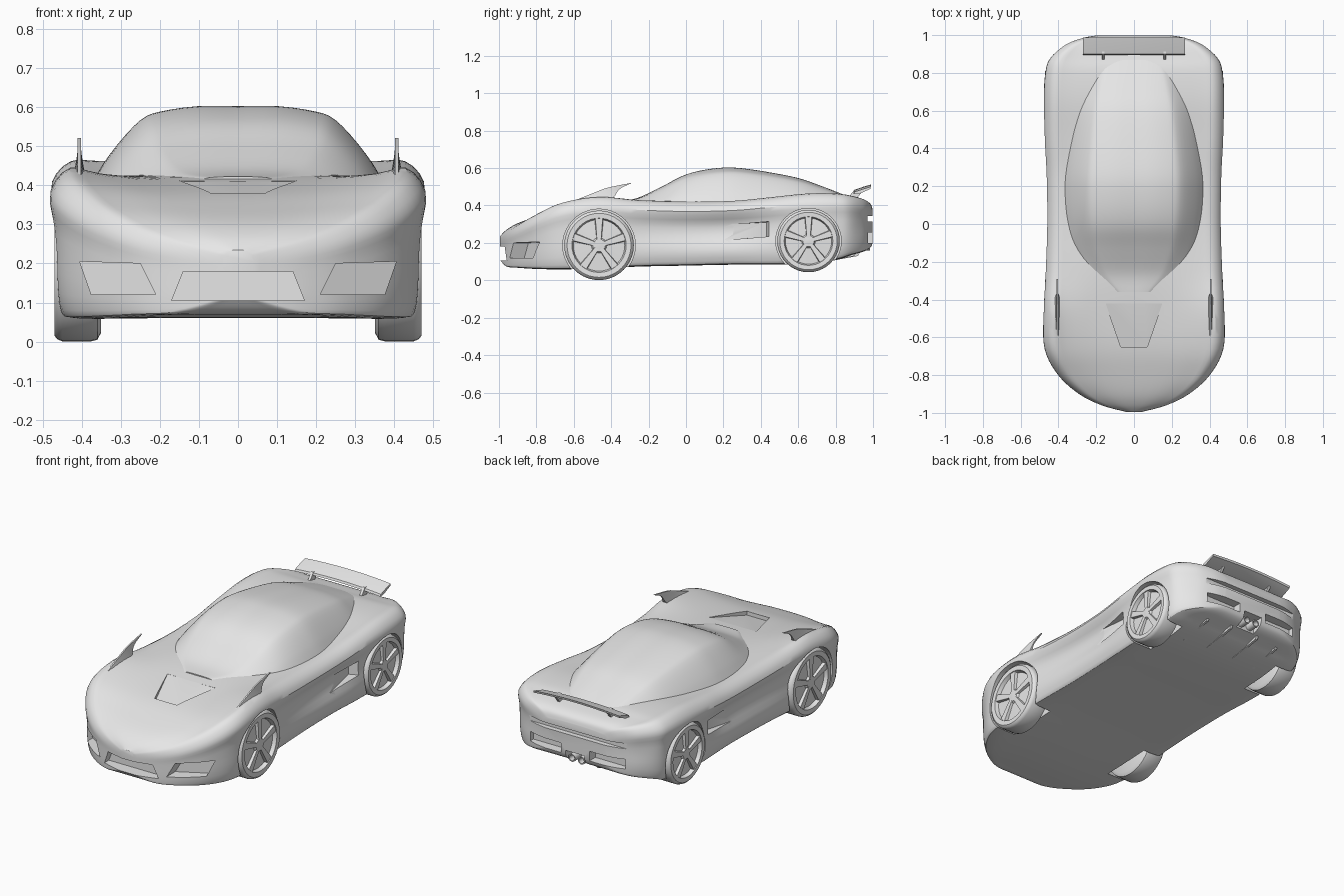
import bpy, bmesh, math
from mathutils import Vector

cube = bpy.data.objects.get("Cube")
if cube:
    bpy.data.objects.remove(cube, do_unlink=True)

GREY = (0.8, 0.8, 0.8, 1)
paint = bpy.data.materials.new("plain_grey")
paint.use_nodes = True
paint.diffuse_color = GREY
for node in paint.node_tree.nodes:
    if node.type == "BSDF_PRINCIPLED":
        node.inputs["Base Color"].default_value = GREY


def spline(points, steps):
    """Smooth curve through tuples of any length."""
    out = []
    last = len(points) - 1
    for i in range(last):
        a, b = points[max(i - 1, 0)], points[i]
        c, d = points[i + 1], points[min(i + 2, last)]
        for k in range(steps):
            t = k / steps
            out.append(tuple(
                q + 0.5 * t * (r - p + t * (2 * p - 5 * q + 4 * r - s + t * (3 * (q - r) + s - p)))
                for p, q, r, s in zip(a, b, c, d)))
    return out + [tuple(points[-1])]


def build(name, parts, angle=35):
    """One object from closed lofts; each part is a list of rings."""
    bm = bmesh.new()
    for rings in parts:
        loops = [[bm.verts.new(p) for p in ring] for ring in rings]
        n = len(loops[0])
        for a, b in zip(loops, loops[1:]):
            for i in range(n):
                j = (i + 1) % n
                bm.faces.new((a[i], a[j], b[j], b[i]))
        bm.faces.new(loops[0])
        bm.faces.new(loops[-1])
    bmesh.ops.recalc_face_normals(bm, faces=bm.faces)
    mesh = bpy.data.meshes.new(name)
    bm.to_mesh(mesh)
    bm.free()
    mesh.materials.append(paint)
    obj = bpy.data.objects.new(name, mesh)
    bpy.context.collection.objects.link(obj)
    smooth(obj, angle)
    return obj


def activate(obj):
    bpy.ops.object.select_all(action="DESELECT")
    obj.select_set(True)
    bpy.context.view_layer.objects.active = obj


def smooth(obj, angle):
    activate(obj)
    bpy.ops.object.shade_smooth_by_angle(angle=math.radians(angle))


def cut(obj, rings):
    """Subtract one closed loft from the object."""
    cutter = build("cutter", [rings])
    cutter.hide_render = True
    mod = obj.modifiers.new("cut", "BOOLEAN")
    mod.operation, mod.solver, mod.object = "DIFFERENCE", "EXACT", cutter
    activate(obj)
    bpy.ops.object.modifier_apply(modifier=mod.name)
    bpy.data.objects.remove(cutter, do_unlink=True)


def side(points, s):
    return [(x * s, y, z) for x, y, z in points]


def mirrored_ring(half, y):
    """Full ring from a half outline running bottom centre to top centre."""
    right = [(x, y, z) for x, z in half]
    return right + side(right[-2:0:-1], -1)


def disc(x, y, z, r, n=40):
    return [(x, y + r * math.cos(math.tau * i / n), z + r * math.sin(math.tau * i / n))
            for i in range(n)]


def box_ring(x0, x1, z0, z1, y):
    return [(x0, y, z0), (x1, y, z0), (x1, y, z1), (x0, y, z1)]


# Body shell: y, floor height, half width, waist ratio, shoulder height, centre height
STATIONS = [
    (-.995, .11, .04, 1, .22, .235),
    (-.96, .075, .17, 1, .25, .27),
    (-.90, .068, .29, 1, .29, .305),
    (-.80, .062, .40, 1, .35, .34),
    (-.66, .06, .472, 1, .415, .378),
    (-.46, .065, .477, 1, .445, .405),
    (-.25, .075, .467, .97, .425, .425),
    (0, .08, .459, .95, .415, .43),
    (.25, .085, .462, .94, .42, .43),
    (.45, .085, .472, .97, .44, .44),
    (.65, .09, .476, 1, .46, .46),
    (.80, .11, .468, 1, .46, .46),
    (.88, .135, .44, 1, .45, .445),
    (.95, .155, .36, .98, .43, .43),
    (.985, .175, .27, .97, .405, .41),
    (.998, .20, .20, .95, .37, .38),
]


def body_ring(y, zb, w, k, zs, zc):
    h = zs - zb
    half = [(0, zb), (.5 * w, zb), (.88 * w, zb), (.95 * w, zb + .06 * h),
            (.975 * w, zb + .25 * h), (.98 * w * k, zb + .48 * h),
            (.985 * w * k, zb + .66 * h), (w, zb + .86 * h), (.9 * w, zs),
            (.74 * w, .6 * zs + .4 * zc), (.4 * w, .1 * zs + .9 * zc), (0, zc)]
    return mirrored_ring(spline(half, 3), y)


body = build("body_shell", [[body_ring(*s) for s in spline(STATIONS, 5)]])

WHEELS = (("front", -.465, .187, .186), ("rear", .655, .21, .167))
for s in (1, -1):
    # Wheel arches
    for _, y, z, r in WHEELS:
        cut(body, [disc(s * .33, y, z, r + .008), disc(s * .6, y, z, r + .008)])
    # Corner intakes, following the curve of the nose
    outline = [(.21, .12), (.25, .20), (.405, .205), (.375, .12)]
    cut(body, [side([(x, -1.1, z) for x, z in outline], s),
               side([(x, -.98 + .55 * x, z) for x, z in outline], s)])
    # Flank ducts
    cut(body, [side([(.52, .08, z), (.455, .08, z), (.395, .43, z + .02), (.52, .46, z + .03)], s)
               for z in (.21, .29)])
    # Rear vents
    cut(body, [side(box_ring(.09, .30, .20, .255, y), s) for y in (.945, 1.1)])

# Centre intake
mouth = [(-.17, .105), (-.14, .18), (.14, .18), (.17, .105)]
cut(body, [[(x, y, z) for x, z in mouth] for y in (-1.1, -.92)])
# Hood vent with a ramped floor
cut(body, [[(-.07, -.65, f), (.07, -.65, f), (.15, -.42, r), (-.15, -.42, r)]
           for f, r in ((.358, .41), (.6, .6))])
# Tail lamp groove and exhaust recess
cut(body, [box_ring(-.4, .4, .315, .345, y) for y in (.97, 1.1)])
cut(body, [box_ring(-.06, .06, .1, .22, y) for y in (.93, 1.1)])
smooth(body, 30)

# Cabin: y, half width, top height
CABIN = [(-.36, .12, .422), (-.26, .24, .44), (-.13, .32, .50), (0, .355, .565),
         (.15, .37, .597), (.30, .365, .598), (.57, .325, .553), (.72, .28, .505),
         (.90, .21, .435)]
DOME = [(0, -.2), (.6, -.2), (1, -.1), (.97, .15), (.83, .52), (.67, .83),
        (.54, .93), (.28, 1), (0, 1)]


def cabin_ring(y, w, top):
    half = [(u * w, .40 + v * (top - .40)) for u, v in DOME]
    return mirrored_ring(spline(half, 3), y)


build("cabin", [[cabin_ring(*c) for c in spline(CABIN, 5)]])

# Wheels: radius fraction and distance from the centre line
TYRE = [(.05, .35), (.88, .35), (.98, .36), (1, .375), (1, .45), (.97, .463), (.92, .47),
        (.78, .469), (.74, .448), (.22, .452), (.18, .464), (.05, .466)]


def spoke(s, y, z, r, angle):
    out = Vector((0, math.cos(angle), math.sin(angle)))
    across = Vector((0, -math.sin(angle), math.cos(angle)))
    rings = []
    for reach, wide in ((.1, .07), (.77, .13)):
        rings.append([Vector((s * x, y, z)) + r * (reach * out + e * wide * across)
                      for x, e in ((.445, -1), (.445, 1), (.465, .8), (.465, -.8))])
    return rings


for label, y, z, r in WHEELS:
    for name, s in (("left", 1), ("right", -1)):
        parts = [[disc(s * x, y, z, f * r) for f, x in TYRE]]
        parts += [spoke(s, y, z, r, math.pi / 2 + i * math.tau / 5) for i in range(5)]
        build(f"{label}_{name}_wheel", parts)

# Swept fender blades: y, z of upper edge paired with y, z of lower edge
BLADE = [(-.60, .425, -.57, .40), (-.50, .465, -.43, .41), (-.43, .492, -.385, .445),
         (-.36, .508, -.355, .488), (-.29, .521, -.30, .515)]
for name, s in (("left", 1), ("right", -1)):
    rings = []
    for ya, za, yb, zb in spline(BLADE, 4):
        t = .004 + .25 * max(0, .47 - zb)
        rings.append(side([(.402, ya, za), (.41, ya, za), (.406 + t, yb, zb), (.406 - t, yb, zb)], s))
    build(f"{name}_fender_blade", [rings])

# Rear wing on two struts
SECTION = [(.895, .472), (.925, .474), (.985, .500), (.988, .512), (.95, .501), (.90, .484)]
wing = []
for i in range(13):
    x = -.27 + .045 * i
    wing.append([(x, y, z - .012 * (x / .27) ** 2) for y, z in SECTION])
build("rear_wing", [wing])
for name, s in (("left", 1), ("right", -1)):
    foot = [(.155, .85), (.17, .85), (.17, .90), (.155, .90)]
    strut = [[(x * s, y + lean, z) for x, y in foot] for z, lean in ((.42, 0), (.484, .05))]
    build(f"{name}_wing_strut", [strut])

# Diffuser fins under the tail
PROFILE = [(.74, .095), (.93, .13), (.965, .20), (.74, .17)]
for i, x in enumerate((-.24, -.09, .09, .24)):
    fin = [[(x + e, y - .12 * abs(x), z) for y, z in PROFILE] for e in (-.007, .007)]
    build(f"diffuser_fin_{i + 1}", [fin])

# Twin exhaust tips
for name, s in (("left", 1), ("right", -1)):
    tip = [[(s * .03 + r * math.cos(i * math.tau / 16), y, .18 + r * math.sin(i * math.tau / 16))
            for i in range(16)]
           for y, r in ((.9, .022), (.985, .022), (.985, .016), (.94, .016))]
    build(f"{name}_exhaust_tip", [tip])
